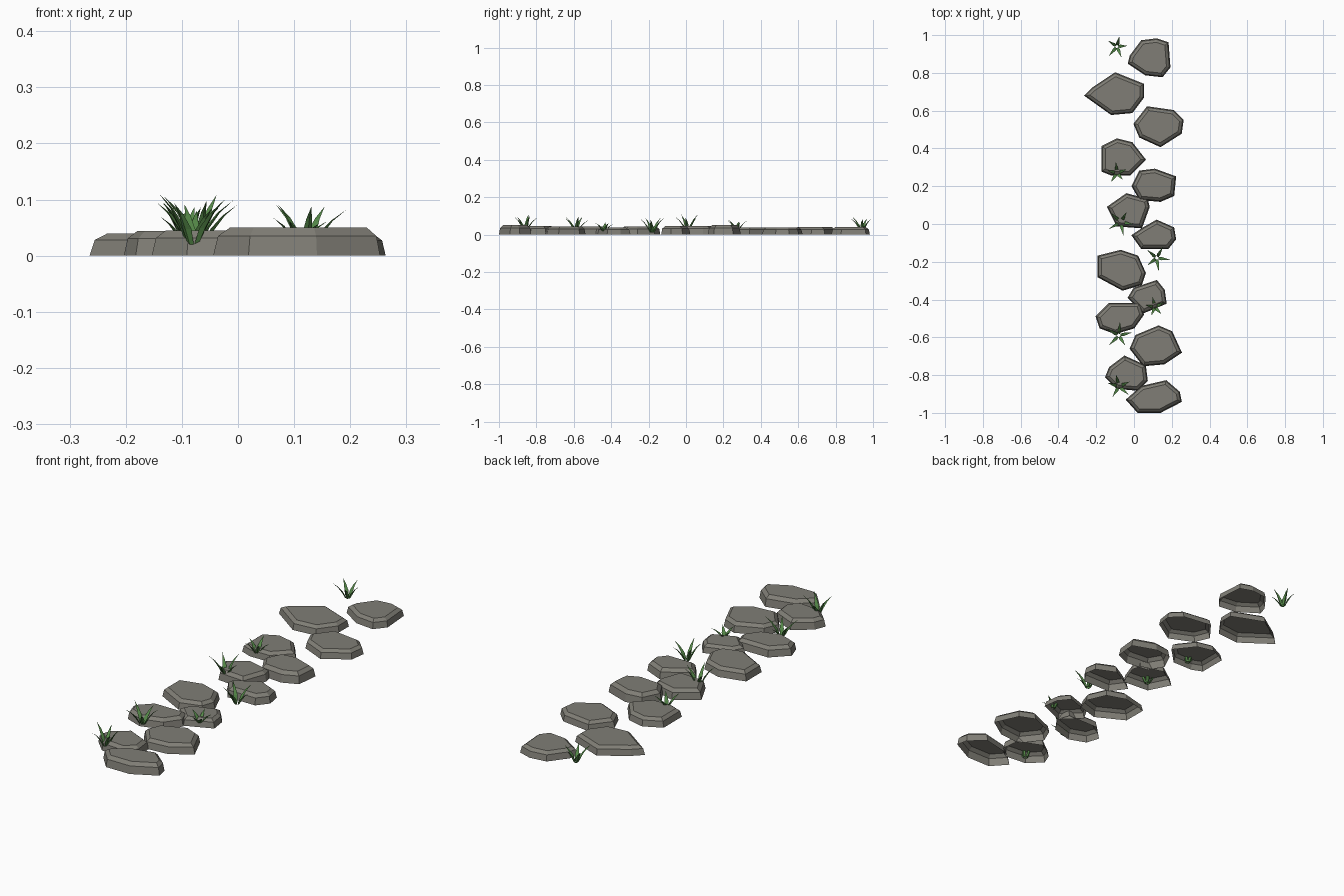
import bpy, bmesh, math, random
from mathutils import Vector

random.seed(4)

default_cube = bpy.data.objects.get("Cube")
if default_cube:
    bpy.data.objects.remove(default_cube, do_unlink=True)


def make_material(name, colour):
    material = bpy.data.materials.new(name)
    material.use_nodes = True
    material.diffuse_color = (*colour, 1)
    shader = material.node_tree.nodes["Principled BSDF"]
    shader.inputs["Base Color"].default_value = (*colour, 1)
    shader.inputs["Roughness"].default_value = 0.9
    return material


STONE = make_material("warm grey stone", (0.215, 0.208, 0.18))
GRASS = make_material("grass green", (0.09, 0.25, 0.065))


def finish(bm, name, material):
    mesh = bpy.data.meshes.new(name)
    bm.to_mesh(mesh)
    bm.free()
    mesh.materials.append(material)
    part = bpy.data.objects.new(name, mesh)
    bpy.context.collection.objects.link(part)


def bridge(bm, low, high):
    """Join two rings of equal size with quads."""
    for i in range(len(low)):
        j = (i + 1) % len(low)
        bm.faces.new((low[j], low[i], high[i], high[j]))


def inset_outline(outline, distance):
    """Move every side of a clockwise outline inwards by the same distance."""
    result = []
    for i, point in enumerate(outline):
        before = (point - outline[i - 1]).normalized()
        after = (outline[(i + 1) % len(outline)] - point).normalized()
        normal_a = Vector((before.y, -before.x))
        normal_b = Vector((after.y, -after.x))
        mitre = (normal_a + normal_b) / (1 + normal_a.dot(normal_b))
        result.append(point + mitre * distance)
    return result


def stepping_stone(position, height, *corners):
    """Flat slab, open underneath, with a chamfered top; corners in hundredths."""
    outline = [Vector(corner) / 100 for corner in corners]
    bm = bmesh.new()
    rings = []
    for inset, level in ((-0.003, 0), (0.003, 0.7), (0.018, 1)):
        rings.append([bm.verts.new((p.x, p.y, height * level))
                      for p in inset_outline(outline, inset)])
    for low, high in zip(rings, rings[1:]):
        bridge(bm, low, high)
    top = bm.faces.new(rings[-1][::-1])
    bmesh.ops.recalc_face_normals(bm, faces=bm.faces)
    if top.normal.z < 0:
        bmesh.ops.reverse_faces(bm, faces=bm.faces)
    finish(bm, "stepping_stone_" + position, STONE)


def grass_tuft(position, x, y, base, height, spread, turn, blades=5):
    """Ring of solid, three-sided, pointed blades that lean outwards."""
    bm = bmesh.new()
    for k in range(blades):
        angle = math.radians(turn) + math.tau * k / blades + random.uniform(-0.12, 0.12)
        out = Vector((math.cos(angle), math.sin(angle), 0))
        side = Vector((-out.y, out.x, 0))
        reach = spread * random.uniform(0.85, 1.15)
        rise = height * random.uniform(0.75, 1)
        rows = []
        # Each row is left edge, outer ridge, right edge
        for along, up, width in ((0.12, 0, 0.006), (0.32, 0.38, 0.009), (0.62, 0.72, 0.005)):
            middle = Vector((x, y, base + rise * up)) + out * reach * along
            rows.append([bm.verts.new(middle + offset)
                         for offset in (side * width, out * width * 0.7, -side * width)])
        tip = bm.verts.new(Vector((x, y, base + rise)) + out * reach)
        for low, high in zip(rows, rows[1:]):
            bridge(bm, low, high)
        for i in range(3):
            bm.faces.new((rows[-1][i], rows[-1][i - 1], tip))
        bm.faces.new(rows[0])
    bmesh.ops.recalc_face_normals(bm, faces=bm.faces)
    finish(bm, "grass_tuft_" + position, GRASS)


# Stones from the back of the path to the front
stepping_stone("back_end", 0.04, (4, 97), (12, 98), (18, 96), (19, 83),
               (15, 78), (6, 79), (-3, 85), (-2, 89))
stepping_stone("back_wide", 0.04, (-26, 68), (-22, 72), (-10, 80), (5, 74),
               (5, 67), (-1, 59), (-12, 58))
stepping_stone("back_left", 0.039, (0, 53), (7, 62), (21, 60), (26, 55),
               (25, 48), (14, 41), (3, 46))
stepping_stone("back_right", 0.039, (-17, 41), (-9, 45), (-1, 43), (6, 34),
               (-2, 26), (-12, 26), (-17, 28))
stepping_stone("upper_middle_left", 0.05, (-1, 20), (3, 28), (11, 29), (22, 25),
               (21, 15), (14, 12), (3, 13))
stepping_stone("middle_right", 0.045, (-14, 9), (-4, 16), (7, 13), (8, 9),
               (4, -2), (-9, -1))
stepping_stone("middle_left", 0.045, (-1, -6), (5, -2), (12, 2), (21, -2),
               (22, -8), (18, -13), (4, -13))
stepping_stone("lower_middle_right", 0.043, (-19, -17), (-7, -14), (2, -17),
               (6, -26), (4, -32), (-6, -35), (-19, -28))
stepping_stone("lower_middle_left", 0.037, (-3, -39), (0, -34), (12, -30),
               (16, -35), (17, -42), (5, -47))
stepping_stone("front_right", 0.044, (-20, -49), (-13, -42), (3, -42), (5, -48),
               (0, -55), (-10, -58), (-18, -55))
stepping_stone("front_left", 0.044, (-2, -66), (1, -59), (13, -54), (20, -57),
               (25, -68), (16, -74), (5, -75))
stepping_stone("front_corner", 0.045, (-15, -81), (-13, -76), (-5, -70),
               (6, -75), (7, -83), (2, -88), (-9, -87))
stepping_stone("front_end", 0.05, (-4, -93), (4, -86), (17, -83), (24, -89),
               (25, -94), (14, -99.7), (2, -99.7))

# Grass between the stones
grass_tuft("back", -0.09, 0.94, 0.02, 0.08, 0.062, 80)
grass_tuft("back_right", -0.09, 0.27, 0.02, 0.06, 0.055, 90)
grass_tuft("middle", -0.07, 0.01, 0.02, 0.09, 0.072, 60)
grass_tuft("middle_left", 0.12, -0.18, 0.01, 0.095, 0.068, -5)
grass_tuft("front_left", 0.11, -0.44, 0.02, 0.05, 0.052, 30)
grass_tuft("front_right", -0.08, -0.59, 0.02, 0.08, 0.066, 10)
grass_tuft("front", -0.08, -0.86, 0.02, 0.095, 0.07, 25)
